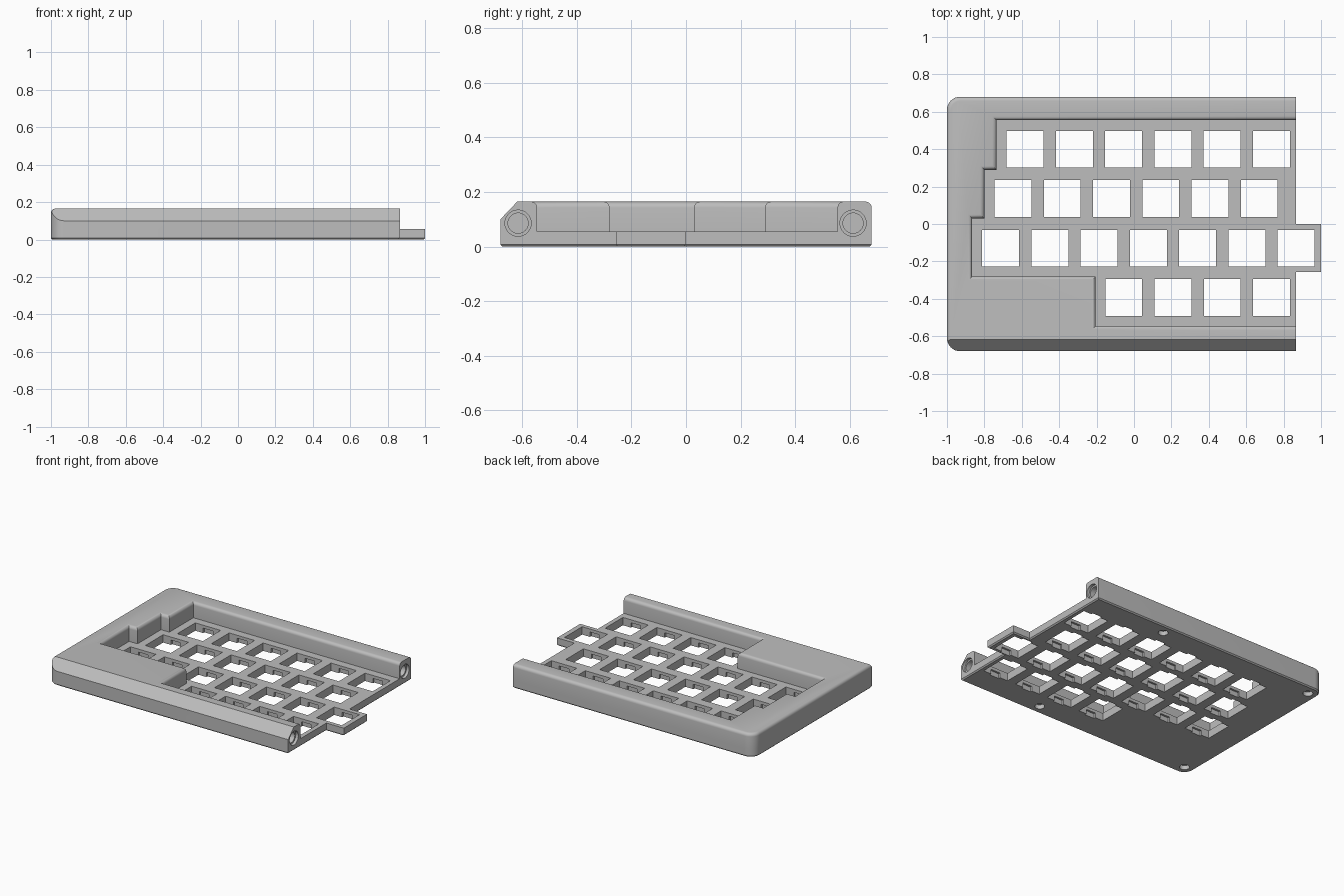
import bpy
import bmesh
from math import cos, sin, pi
from mathutils import Matrix, Vector

cube = bpy.data.objects.get("Cube")
if cube:
    bpy.data.objects.remove(cube, do_unlink=True)

grey = bpy.data.materials.new("case grey")
grey.use_nodes = True
colour = (0.51, 0.51, 0.51, 1)
grey.diffuse_color = colour
grey.node_tree.nodes["Principled BSDF"].inputs["Base Color"].default_value = colour

LEFT, END, SIDE = -1.0, 0.865, 0.68
PLATE, TOP = 0.055, 0.165
PITCH, HOLE = 0.2633, 0.197
CORNER = 0.07


def corner(cx, cy, start):
    """Quarter circle used for the rounded case corners."""
    angles = [start + pi / 2 * i / 8 for i in range(9)]
    return [(cx + CORNER * cos(a), cy + CORNER * sin(a)) for a in angles]


def prism(points, z0, z1):
    bm = bmesh.new()
    face = bm.faces.new([bm.verts.new((x, y, z0)) for x, y in points])
    up = bmesh.ops.extrude_face_region(bm, geom=[face])["geom"]
    verts = [v for v in up if isinstance(v, bmesh.types.BMVert)]
    bmesh.ops.translate(bm, verts=verts, vec=(0, 0, z1 - z0))
    bmesh.ops.recalc_face_normals(bm, faces=bm.faces[:])
    return bm


def bevel(bm, edges, size, segments):
    bmesh.ops.bevel(bm, geom=edges, offset=size, offset_type='OFFSET',
                    segments=segments, profile=0.5, affect='EDGES')


def flat_at(edge, z):
    return all(abs(v.co.z - z) < 1e-4 for v in edge.verts)


def make_object(name, bm):
    mesh = bpy.data.meshes.new(name)
    bm.to_mesh(mesh)
    bm.free()
    mesh.materials.append(grey)
    obj = bpy.data.objects.new(name, mesh)
    bpy.context.collection.objects.link(obj)
    return obj


def combine(target, other, operation):
    """Apply a boolean and discard the helper object."""
    other.hide_render = True
    mod = target.modifiers.new("join", 'BOOLEAN')
    mod.object = other
    mod.operation = operation
    mod.solver = 'EXACT'
    bpy.context.view_layer.objects.active = target
    bpy.ops.object.modifier_apply(modifier=mod.name)
    bpy.data.objects.remove(other, do_unlink=True)


def add_box(bm, centre, size):
    bmesh.ops.create_cube(bm, size=1, matrix=Matrix.Translation(centre)
                          @ Matrix.Diagonal((*size, 1)))


def add_cone(bm, centre, r1, r2, depth, along_x=False):
    turn = Matrix.Rotation(pi / 2, 4, 'Y') if along_x else Matrix.Identity(4)
    bmesh.ops.create_cone(bm, cap_ends=True, segments=32, radius1=r1, radius2=r2,
                          depth=depth, matrix=Matrix.Translation(centre) @ turn)


left_side = (corner(LEFT + CORNER, SIDE - CORNER, pi / 2)
             + corner(LEFT + CORNER, CORNER - SIDE, pi))

# Base plate with the projecting key tab
tab = [(END, -0.257), (1.0, -0.257), (1.0, 0.0), (END, 0.0)]
bm = prism(left_side + [(END, -SIDE)] + tab + [(END, SIDE)], 0, PLATE)
bevel(bm, [e for e in bm.edges if flat_at(e, 0)], 0.008, 1)
case = make_object("keyboard_case", bm)

# Raised rim around the stepped key well
well = [(END, -0.545), (-0.205, -0.545), (-0.205, -0.28), (-0.865, -0.28),
        (-0.865, 0.03), (-0.80, 0.03), (-0.80, 0.29), (-0.735, 0.29),
        (-0.735, 0.555), (END, 0.555)]
bm = prism(left_side + [(END, -SIDE)] + well + [(END, SIDE)], 0.03, TOP)
rim_edges = [e for e in bm.edges if flat_at(e, TOP)
             and not all(abs(v.co.x - END) < 1e-4 for v in e.verts)]
bevel(bm, rim_edges, 0.022, 5)

# Sloping front edge
bmesh.ops.bisect_plane(bm, geom=bm.verts[:] + bm.edges[:] + bm.faces[:],
                       plane_co=(0, -0.618, TOP),
                       plane_no=Vector((0, -0.065, 0.062)).normalized(),
                       clear_outer=True)
bmesh.ops.holes_fill(bm, edges=[e for e in bm.edges if e.is_boundary], sides=0)
bmesh.ops.recalc_face_normals(bm, faces=bm.faces[:])
combine(case, make_object("rim", bm), 'UNION')

# Switch openings: first centre x, centre y, count
rows = [(-0.582, 0.40, 6), (-0.647, 0.137, 6), (-0.713, -0.13, 7), (-0.055, -0.393, 4)]
switches = [(x + PITCH * i, y) for x, y, count in rows for i in range(count)]
bm = bmesh.new()
for x, y in switches:
    add_box(bm, (x, y, 0.03), (HOLE, HOLE, 0.12))
combine(case, make_object("switch_cutters", bm), 'DIFFERENCE')

# Clip notches under the plate lip
bm = bmesh.new()
for x, y in switches:
    add_box(bm, (x, y, 0.0), (0.075, HOLE + 0.028, 0.068))
combine(case, make_object("clip_cutters", bm), 'DIFFERENCE')

# Round sockets in the rim ends and screw recesses underneath
for name, r, depth in (("socket_mouth", 0.048, 0.02), ("socket_bore", 0.037, 0.2)):
    bm = bmesh.new()
    for y in (-0.615, 0.612):
        add_cone(bm, (END, y, 0.086), r, r, depth * 2, along_x=True)
    combine(case, make_object(name, bm), 'DIFFERENCE')
bm = bmesh.new()
for x in (-0.93, 0.27):
    for y in (-0.61, 0.61):
        add_cone(bm, (x, y, 0), 0.032, 0.032, 0.06)
combine(case, make_object("screw_cutters", bm), 'DIFFERENCE')

# Smooth the rounded edges, keep the creases
bpy.ops.object.select_all(action='DESELECT')
case.select_set(True)
bpy.context.view_layer.objects.active = case
bpy.ops.object.shade_smooth_by_angle(angle=pi / 6)
